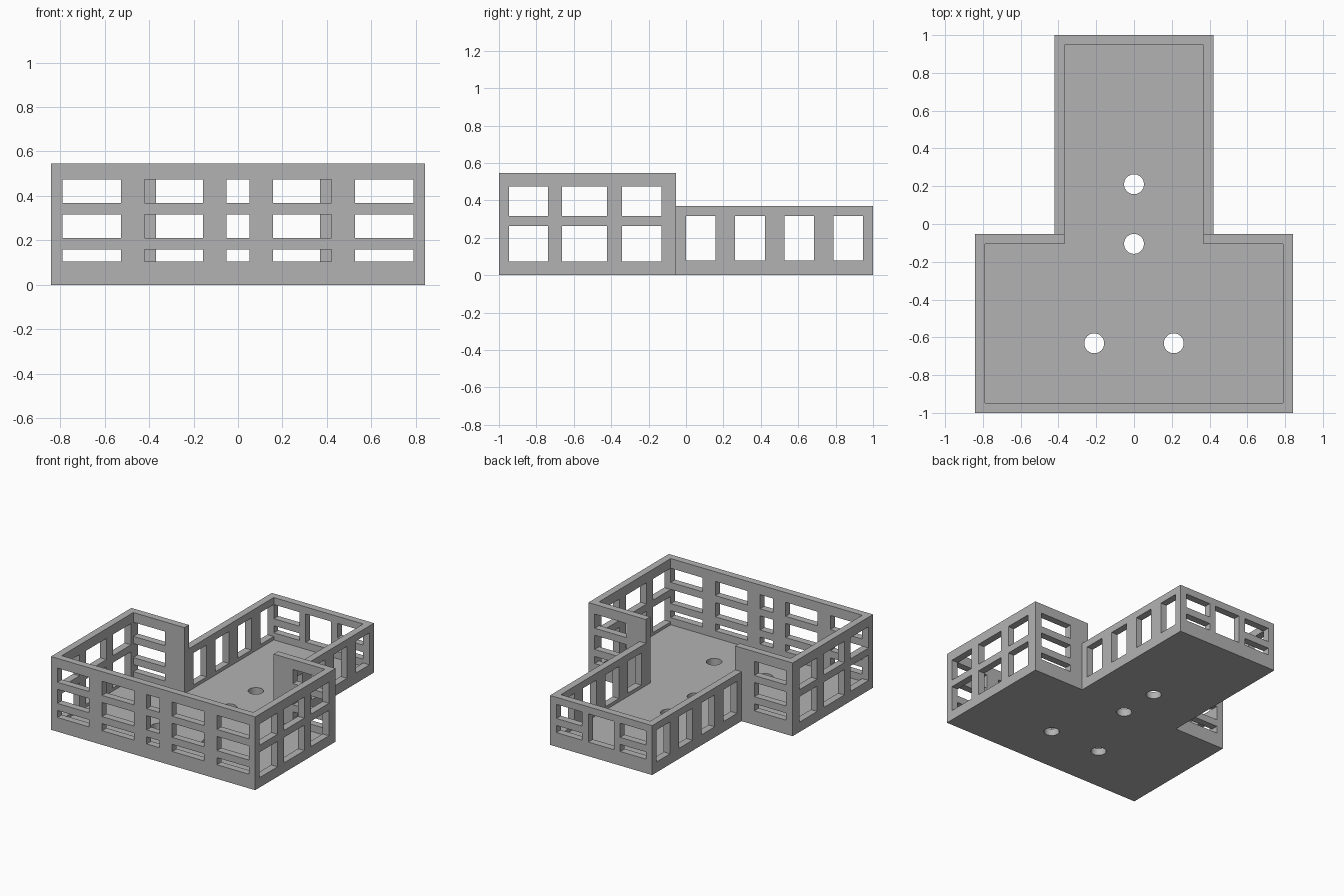
import bpy
import bmesh
from mathutils import Matrix, Vector

if "Cube" in bpy.data.objects:
    bpy.data.objects.remove(bpy.data.objects["Cube"])

U = 1 / 19            # module: wall and floor thickness
TALL, LOW = 0.546, 7 * U
JOIN = -U             # rear face of the front block

grey = bpy.data.materials.new("plain grey")
grey.use_nodes = True
grey.diffuse_color = (0.45, 0.45, 0.45, 1)
grey.node_tree.nodes["Principled BSDF"].inputs["Base Color"].default_value = grey.diffuse_color


def add_box(bm, x, y, z):
    lo, hi = (Vector(v) for v in zip(x, y, z))
    size = Matrix.Diagonal((*(hi - lo), 1))
    bmesh.ops.create_cube(bm, size=1, matrix=Matrix.Translation((lo + hi) / 2) @ size)


def to_object(bm, name):
    mesh = bpy.data.meshes.new(name)
    bm.to_mesh(mesh)
    bm.free()
    obj = bpy.data.objects.new(name, mesh)
    bpy.context.collection.objects.link(obj)
    return obj


def box_object(name, x, y, z):
    bm = bmesh.new()
    add_box(bm, x, y, z)
    return to_object(bm, name)


def combine(target, tool, operation):
    mod = target.modifiers.new(operation.lower(), "BOOLEAN")
    mod.operation, mod.solver, mod.object = operation, "EXACT", tool
    mod.use_self = operation == "DIFFERENCE"
    graph = bpy.context.evaluated_depsgraph_get()
    mesh = bpy.data.meshes.new_from_object(target.evaluated_get(graph))
    target.modifiers.clear()
    target.data = mesh
    bpy.data.objects.remove(tool)


# Solid masses: tall front block and low rear wing
shell = box_object("building_shell", (-16 * U, 16 * U), (-1, JOIN), (0, TALL))
wing = box_object("rear_wing", (-8 * U, 8 * U), (-0.5, 1), (0, LOW))
combine(shell, wing, "UNION")

# Hollow interior above the floor slab
room = box_object("front_room", (-15 * U, 15 * U), (-18 * U, -2 * U), (U, 1))
hall = box_object("rear_hall", (-7 * U, 7 * U), (-0.5, 18 * U), (U, 1))
combine(room, hall, "UNION")
combine(shell, room, "DIFFERENCE")

# Window openings
windows = bmesh.new()
front_rows = [(2 * U, 3 * U), (4 * U, 6 * U), (7 * U, 9 * U)]
side_rows = [(0.074, 5 * U), (6 * U, 9 * U)]
front_wall, rear_wall = (-1.1, -17.5 * U), (17.5 * U, 1.1)
shoulder = (-2.5 * U, 0)

for row in front_rows:
    add_box(windows, (-U, U), front_wall, row)
for s in (-1, 1):
    def across(a, b):
        return tuple(sorted((s * a, s * b)))

    for row in front_rows:
        add_box(windows, across(3 * U, 8 * U), front_wall, row)
        add_box(windows, across(10 * U, 15 * U), front_wall, row)
        add_box(windows, across(10 * U, 15 * U), shoulder, row)
    for row in side_rows:
        for span in ((-18 * U, -14 * U), (-12.6 * U, -8 * U), (-6.5 * U, -2.5 * U)):
            add_box(windows, across(14.5 * U, 17 * U), span, row)
    for i in range(4):
        start = i * 5 * U
        add_box(windows, across(6.5 * U, 9 * U), (start, start + 3 * U), (0.078, 6 * U))
    for row in front_rows[:2]:
        add_box(windows, across(3 * U, 7 * U), rear_wall, row)
add_box(windows, (-2 * U, 2 * U), rear_wall, (2 * U, 6 * U))
combine(shell, to_object(windows, "window_cutters"), "DIFFERENCE")

# Round holes through the floor
holes = bmesh.new()
for x, y in ((0, 4), (0, -2), (-4, -12), (4, -12)):
    bmesh.ops.create_cone(holes, cap_ends=True, segments=48, radius1=U, radius2=U,
                          depth=0.3, matrix=Matrix.Translation((x * U, y * U, 0)))
combine(shell, to_object(holes, "hole_cutters"), "DIFFERENCE")

# Colour and shading
shell.data.materials.clear()
shell.data.materials.append(grey)
for face in shell.data.polygons:
    face.material_index = 0
bpy.ops.object.select_all(action="DESELECT")
shell.select_set(True)
bpy.context.view_layer.objects.active = shell
bpy.ops.object.shade_smooth_by_angle(angle=0.5)
